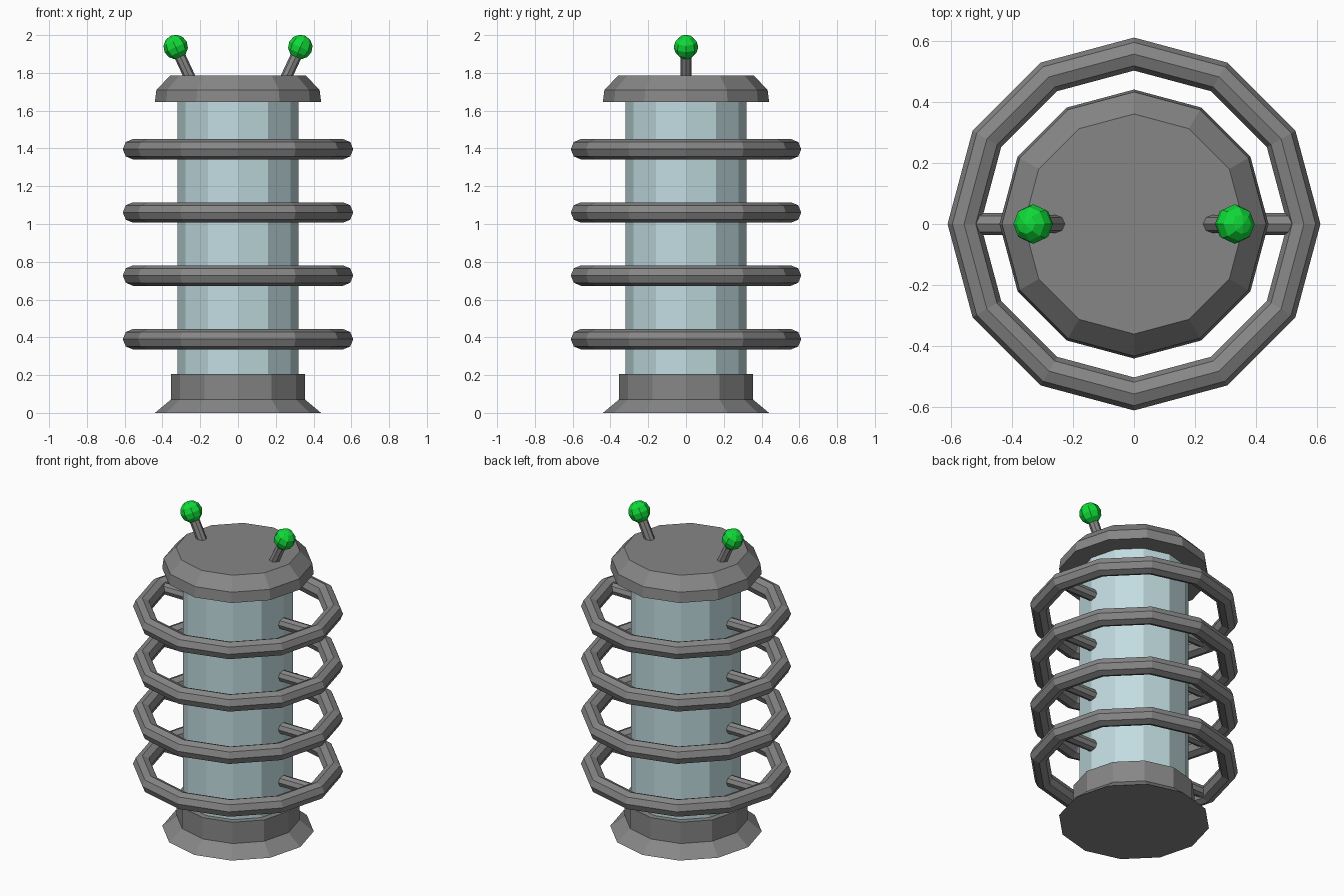
import bpy, math
from mathutils import Vector

if "Cube" in bpy.data.objects:
    bpy.data.objects.remove(bpy.data.objects["Cube"])


def material(name, rgb):
    m = bpy.data.materials.new(name)
    m.diffuse_color = (*rgb, 1)
    m.use_nodes = True
    m.node_tree.nodes["Principled BSDF"].inputs["Base Color"].default_value = m.diffuse_color
    return m


GREY = material("dark_grey_metal", (0.24, 0.24, 0.24))
GLASS = material("pale_blue_glass", (0.54, 0.72, 0.75))
GREEN = material("bright_green", (0.005, 0.70, 0.04))


def make(name, verts, faces, mat):
    me = bpy.data.meshes.new(name)
    me.from_pydata(verts, [], faces)
    me.materials.append(mat)
    ob = bpy.data.objects.new(name, me)
    bpy.context.collection.objects.link(ob)
    return ob


def ring_point(r, z, i, n):
    a = 2 * math.pi * i / n
    return (r * math.cos(a), r * math.sin(a), z)


def lathe(name, profile, mat, n=12, closed=False):
    """Spin (radius, z) points around z; cap the ends unless closed."""
    verts = [ring_point(r, z, i, n) for r, z in profile for i in range(n)]
    m = len(profile)
    faces = []
    for k in range(m if closed else m - 1):
        k2 = (k + 1) % m
        for i in range(n):
            j = (i + 1) % n
            faces.append((k * n + i, k * n + j, k2 * n + j, k2 * n + i))
    if not closed:
        faces.append(tuple(reversed(range(n))))
        faces.append(tuple(range((m - 1) * n, m * n)))
    return make(name, verts, faces, mat)


def rod(name, a, b, r, mat, n=8):
    a, b = Vector(a), Vector(b)
    ob = lathe(name, [(r, 0), (r, (b - a).length)], mat, n)
    ob.rotation_euler = (b - a).to_track_quat('Z', 'Y').to_euler()
    ob.location = a
    return ob


# Body: flared base, glass core, bevelled cap
lathe("base", [(0.44, 0), (0.356, 0.07), (0.356, 0.206)], GREY)
lathe("glass_core", [(0.32, 0.19), (0.32, 1.66)], GLASS)
lathe("cap", [(0.44, 1.645), (0.432, 1.71), (0.36, 1.785)], GREY)

# Rings with a strut on each side
for k, z in enumerate((0.39, 0.727, 1.061, 1.396)):
    section = [(0.556 + 0.054 * math.cos(t * math.pi / 4),
                z + 0.054 * math.sin(t * math.pi / 4)) for t in range(8)]
    lathe(f"ring_{k + 1}", section, GREY, closed=True)
    for side, s in (("left", -1), ("right", 1)):
        rod(f"strut_{side}_{k + 1}", (s * 0.28, 0, z), (s * 0.55, 0, z), 0.036, GREY)

# Antennae with green balls
for side, s in (("left", -1), ("right", 1)):
    stick = rod(f"antenna_{side}", (s * 0.245, 0, 1.755), (s * 0.33, 0, 1.937), 0.03, GREY)
    bpy.ops.mesh.primitive_uv_sphere_add(segments=8, ring_count=6, radius=0.065,
                                         location=(s * 0.33, 0, 1.937),
                                         rotation=stick.rotation_euler)
    ball = bpy.context.object
    ball.name = f"antenna_ball_{side}"
    ball.data.materials.append(GREEN)
    bpy.ops.object.shade_flat()
